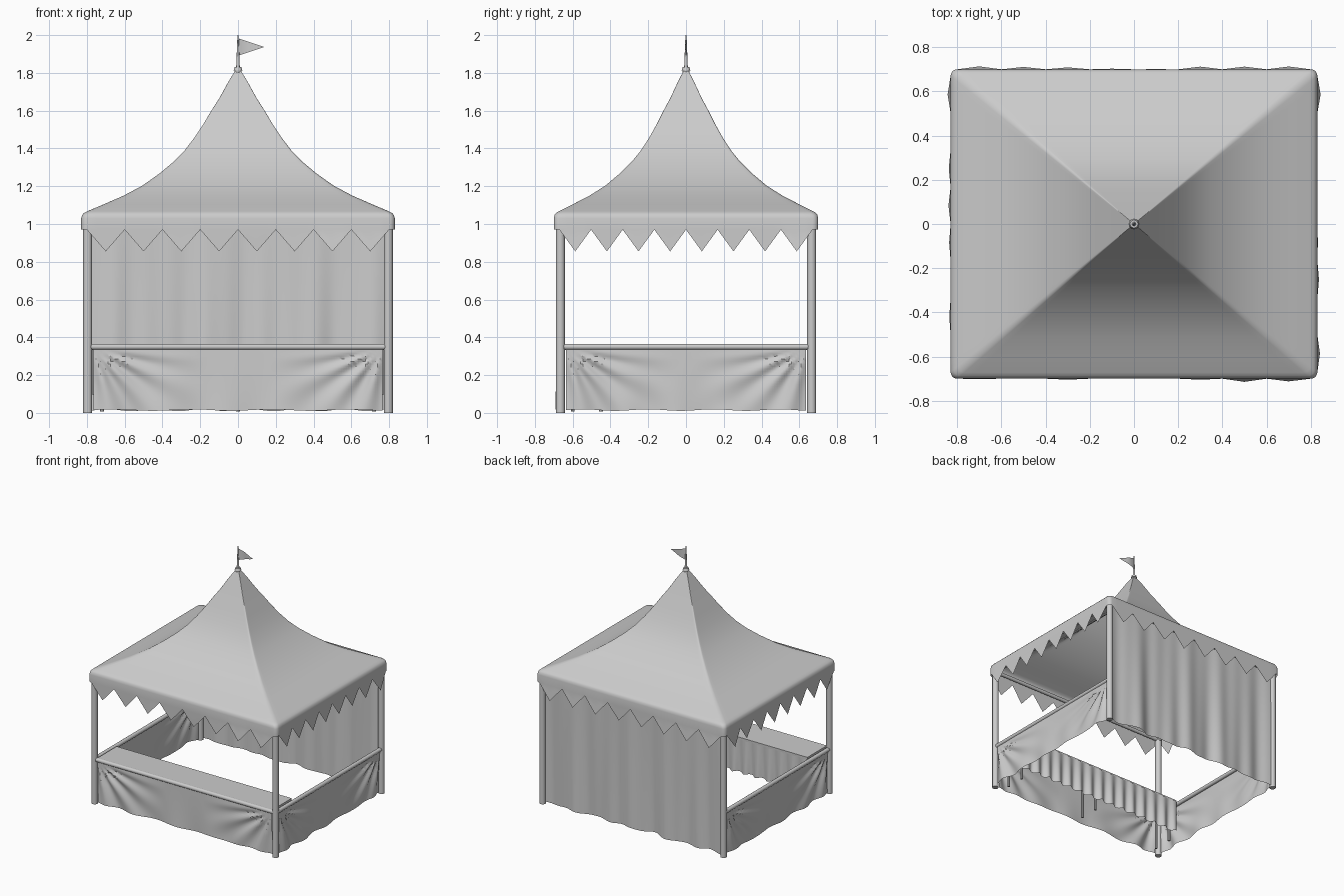
import bpy, bmesh, math, random
from math import sin, cos, pi, atan2, hypot
from mathutils import Vector

if "Cube" in bpy.data.objects:
    bpy.data.objects.remove(bpy.data.objects["Cube"])

random.seed(4)
HX, HY = 0.83, 0.70          # eave half sizes
PX, PY = 0.796, 0.665        # post centres


def finish(name, bm):
    bmesh.ops.remove_doubles(bm, verts=bm.verts, dist=1e-5)
    bmesh.ops.recalc_face_normals(bm, faces=bm.faces)
    me = bpy.data.meshes.new(name)
    bm.to_mesh(me)
    bm.free()
    ob = bpy.data.objects.new(name, me)
    bpy.context.collection.objects.link(ob)
    return ob


def rod(name, a, b, r1, r2=None, seg=16):
    a, b = Vector(a), Vector(b)
    bm = bmesh.new()
    bmesh.ops.create_cone(bm, cap_ends=True, segments=seg, radius1=r1,
                          radius2=r1 if r2 is None else r2, depth=(b - a).length)
    ob = finish(name, bm)
    ob.location = (a + b) / 2
    ob.rotation_euler = (b - a).to_track_quat('Z', 'Y').to_euler()
    return ob


def box(name, lo, hi):
    bm = bmesh.new()
    bmesh.ops.create_cube(bm, size=1)
    for v in bm.verts:
        v.co = [l + (c + 0.5) * (h - l) for c, l, h in zip(v.co, lo, hi)]
    return finish(name, bm)


def sheet(rows, bm, closed=False):
    vs = [[bm.verts.new(p) for p in row] for row in rows]
    n = len(vs[0])
    for a, b in zip(vs, vs[1:]):
        for i in range(n if closed else n - 1):
            j = (i + 1) % n
            bm.faces.new((a[i], a[j], b[j], b[i]))
    return vs


def cloth(name, point, nu, nv):
    bm = bmesh.new()
    sheet([[point(i / nu, j / nv) for i in range(nu + 1)] for j in range(nv + 1)], bm)
    return finish(name, bm)


# Roof: rounded rectangle rings, each entry is (x, y, outward normal, tooth height, tooth id)
TEETH, SUB, R = 8, 4, 0.03
ring = []
for k in range(4):
    ang = -pi / 2 + k * pi / 2
    n = Vector((cos(ang), sin(ang), 0))
    t = Vector((-n.y, n.x, 0))
    half, out = (HX - R, HY) if k % 2 == 0 else (HY - R, HX)
    for i in range(TEETH * SUB + 1):
        f = (i % SUB) / SUB
        ring.append((n * out + t * half * (2 * i / (TEETH * SUB) - 1), n,
                     1 - abs(2 * f - 1), k * TEETH + i // SUB))
    c = n * (out - R) + t * half
    for s in range(1, 5):
        a = ang + s * pi / 10
        d = Vector((cos(a), sin(a), 0))
        ring.append((c + d * R, d, 0, 0))

profile = [(0.012, 1.82), (0.06, 1.755), (0.12, 1.665), (0.17, 1.60), (0.22, 1.53), (0.28, 1.455),
           (0.34, 1.39), (0.41, 1.33), (0.5, 1.268), (0.61, 1.203), (0.73, 1.15), (0.86, 1.103),
           (0.96, 1.068), (0.982, 1.059), (0.994, 1.048), (1.0, 1.03), (1.0, 0.97)]
rows = [[p * s + Vector((0, 0, z)) for p, *_ in ring] for s, z in profile]
flare = [random.uniform(-0.003, 0.016) for _ in range(4 * TEETH + 4)]
# pointed valance teeth
for q in (0.5, 1.0):
    rows.append([p + n * flare[k] * h * q + Vector((0, 0, 0.97 - 0.115 * h * q))
                 for p, n, h, k in ring])
bm = bmesh.new()
sheet(rows, bm, True)
finish("canopy_roof", bm)

# Posts and top frame
for sx in (-1, 1):
    for sy in (-1, 1):
        rod("corner_post", (sx * PX, sy * PY, 0), (sx * PX, sy * PY, 1.02), 0.024)
for s in (-1, 1):
    rod("top_beam_long", (-PX, s * PY, 1.0), (PX, s * PY, 1.0), 0.014)
    rod("top_beam_short", (s * PX, -PY, 1.0), (s * PX, PY, 1.0), 0.014)

# Finial, pole and pennant
rod("finial_collar", (0, 0, 1.785), (0, 0, 1.815), 0.016, 0.02)
rod("finial_cap", (0, 0, 1.812), (0, 0, 1.83), 0.024, 0.018)
rod("flag_pole", (0, 0, 1.82), (0, 0, 2.0), 0.010, 0.003, 12)
cloth("pennant", lambda u, v: Vector((0.004 + 0.134 * u, 0.006 * sin(u * 5),
      1.937 + (v - 0.5) * 0.09 * (1 - 0.99 * u))), 10, 4)

# Rails on three sides
rod("front_rail", (-0.78, -PY, 0.35), (0.78, -PY, 0.35), 0.016)
for s in (-1, 1):
    rod("side_rail", (s * PX, -0.65, 0.35), (s * PX, 0.65, 0.35), 0.016)

# Counter table inside the front
box("counter_board", (-0.77, -0.67, 0.345), (0.77, -0.425, 0.365))
for x in (-0.72, 0, 0.72):
    for y in (-0.60, -0.45):
        rod("counter_leg", (x, y, 0.008), (x, y, 0.35), 0.010, seg=8)


# Swagged panels: folds fan out from both upper corners
def swag(w, u, v):
    x = (2 * u - 1) * w
    drop = v * 0.325
    h = w - abs(x)
    a = atan2(drop, h * 0.75 + 1e-4)
    r = hypot(drop, h)
    fade = min(1, r / 0.18) * max(0, 1 - h / 0.6)
    d = 0.013 * sin(a * 15) * fade * min(1, drop / 0.06)
    d += 0.006 * v * v * sin(u * 30 + w) + 0.006 * v
    return x, d, 0.34 - drop + 0.004 * v * sin(u * 23)


def front_panel(u, v):
    x, d, z = swag(0.765, u, v)
    return Vector((x, -PY - 0.006 - d, z))


cloth("front_cloth", front_panel, 120, 24)
for s in (-1, 1):
    def side_panel(u, v, s=s):
        y, d, z = swag(0.635, u, v)
        return Vector((s * (PX + 0.006 + d), y, z))
    cloth("side_cloth", side_panel, 100, 24)


# Back curtain with hanging folds
def curtain(u, v):
    x = -0.775 + 1.55 * u
    f = 0.009 * sin(14 * x + 0.5) + 0.008 * sin(23 * x + 1.2 + 0.8 * v) + 0.004 * sin(41 * x)
    return Vector((x, PY + f * (0.35 + 0.75 * v), 1.0 - 0.985 * v + 0.006 * v * sin(25 * x)))


cloth("back_curtain", curtain, 140, 14)

# Pleated skirt on the inner edge of the counter
cloth("counter_skirt", lambda u, v: Vector((-0.77 + 1.54 * u,
      -0.42 + (0.004 + 0.010 * v) * sin(u * 2 * pi * 15),
      0.35 - 0.26 * v + 0.006 * v * cos(u * 2 * pi * 15))), 180, 6)

# Smooth shading with sharp edges kept
for ob in bpy.context.scene.objects:
    ob.select_set(True)
    bpy.context.view_layer.objects.active = ob
bpy.ops.object.shade_smooth_by_angle(angle=math.radians(35))
